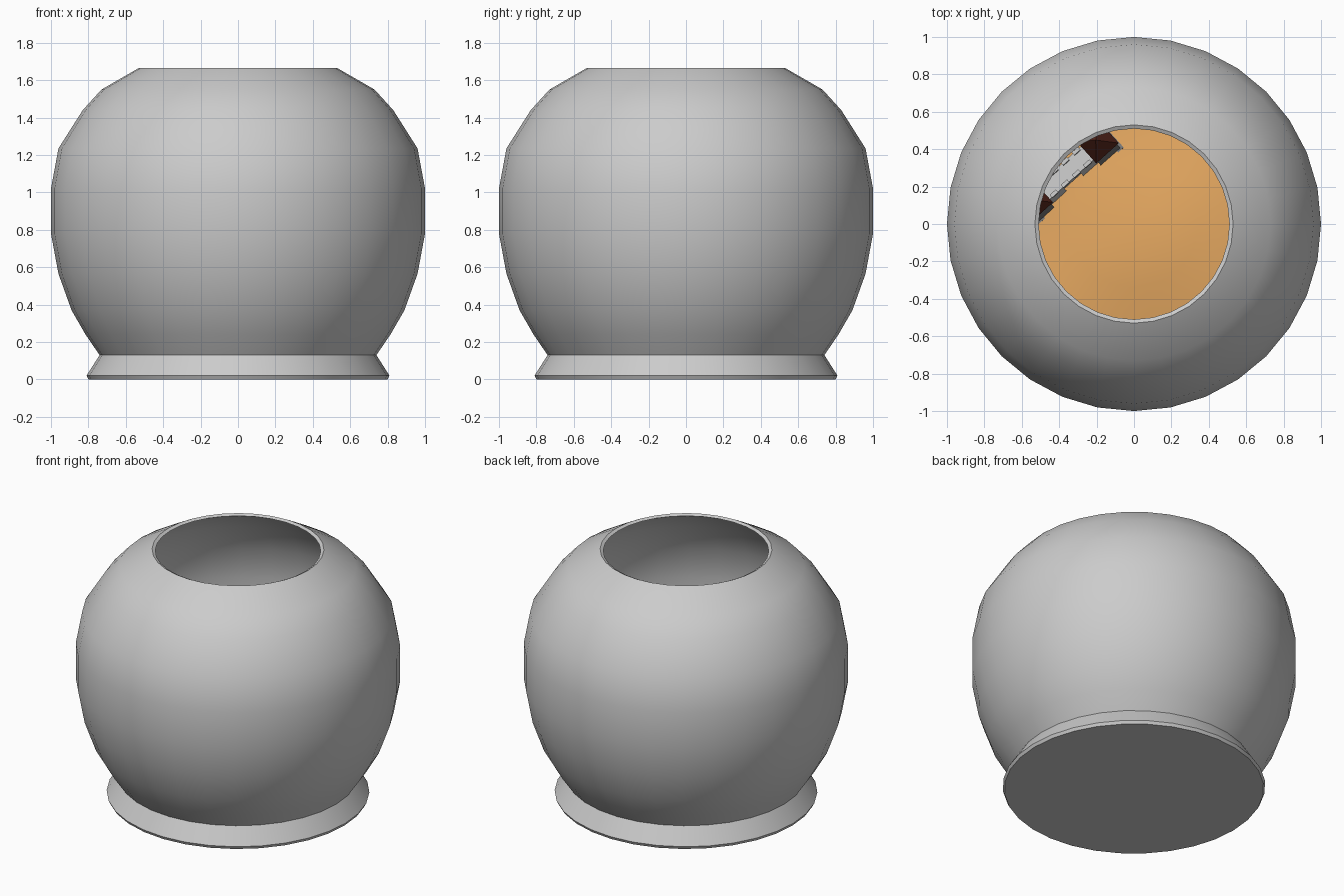
import bpy, bmesh, math
from mathutils import Matrix, Vector

if "Cube" in bpy.data.objects:
    bpy.data.objects.remove(bpy.data.objects["Cube"])

SIDES = 32


def material(name, rgb):
    m = bpy.data.materials.new(name)
    m.diffuse_color = (*rgb, 1)
    m.use_nodes = True
    m.node_tree.nodes["Principled BSDF"].inputs["Base Color"].default_value = m.diffuse_color
    return m


def finish(name, bm, mat=None, smooth=None):
    bmesh.ops.recalc_face_normals(bm, faces=bm.faces)
    me = bpy.data.meshes.new(name)
    bm.to_mesh(me)
    bm.free()
    ob = bpy.data.objects.new(name, me)
    bpy.context.collection.objects.link(ob)
    if mat:
        me.materials.append(mat)
    if smooth:
        bpy.ops.object.select_all(action='DESELECT')
        ob.select_set(True)
        bpy.context.view_layer.objects.active = ob
        bpy.ops.object.shade_smooth_by_angle(angle=math.radians(smooth))
    return ob


def lathe(profile):
    # profile starts and ends on the axis
    bm = bmesh.new()
    rings = []
    for r, z in profile:
        if r == 0:
            rings.append([bm.verts.new((0, 0, z))] * SIDES)
        else:
            rings.append([bm.verts.new((r * math.cos(2 * math.pi * i / SIDES),
                                        r * math.sin(2 * math.pi * i / SIDES), z))
                          for i in range(SIDES)])
    for a, b in zip(rings, rings[1:]):
        for i in range(SIDES):
            j = (i + 1) % SIDES
            bm.faces.new(dict.fromkeys((a[i], a[j], b[j], b[i])))
    return bm


sand_mat = material("sand", (0.8, 0.4, 0.12))
roof_mat = material("roof", (0.1, 0.02, 0.012))
stone_mat = material("stone", (0.2, 0.2, 0.2))

# glass bowl: outer wall up, lip, inner wall down
outer = [(0.74, 0.13), (0.815, 0.24), (0.89, 0.37), (0.96, 0.565), (1, 0.78),
         (1, 1.02), (0.96, 1.235), (0.83, 1.44), (0.73, 1.55), (0.53, 1.665)]
inner = [(r - 0.02, z) for r, z in reversed(outer)]
inner[0] = (0.51, 1.655)
bowl = finish("bowl", lathe([(0, 0), (0.8, 0), (0.81, 0.02)] + outer + inner
                            + [(0.7, 0.05), (0, 0.04)]), smooth=50)

# sand bed with a gently uneven top
bm = lathe([(0, 0.06), (0.69, 0.07), (0.71, 0.14), (0.78, 0.24), (0.83, 0.33),
            (0.66, 0.36), (0.5, 0.36), (0.34, 0.37), (0.17, 0.37), (0, 0.37)])
for v in bm.verts:
    if v.co.z > 0.35:
        x, y = v.co.x, v.co.y
        v.co.z += 0.035 * math.cos(4 * y + 0.4) * math.cos(3 * x - 0.3)
finish("sand_bed", bm, sand_mat, 60)

# castle: local x runs along the wall, local -y is its front
place = (Matrix.Translation((-0.345, 0.25, 0.3))
         @ Matrix.Rotation(math.radians(42), 4, 'Z')
         @ Matrix.Rotation(math.radians(-5), 4, 'X'))


def box(bm, size, loc):
    m = Matrix.Translation(loc) @ Matrix.Diagonal((*size, 1))
    bmesh.ops.create_cube(bm, size=1, matrix=m)


def castle_part(name, bm, mat):
    bm.transform(place)
    return finish(name, bm, mat)


# curtain wall: two piers and a lintel leave the gateway open
bm = bmesh.new()
for s in (-1, 1):
    box(bm, (0.13, 0.1, 0.3), (s * 0.125, 0, 0.15))
box(bm, (0.38, 0.1, 0.12), (0, 0, 0.31))
castle_part("castle_wall", bm, None)

# battlements along the wall edges
bm = bmesh.new()
for i in range(4):
    for y in (-0.045, 0.045):
        box(bm, (0.045, 0.02, 0.04), (-0.12 + i * 0.08, y, 0.385))
castle_part("battlements", bm, None)

# two square towers with pyramid roofs
for side, s in (("left", -1), ("right", 1)):
    x = s * 0.237
    bm = bmesh.new()
    box(bm, (0.14, 0.14, 0.46), (x, 0, 0.23))
    box(bm, (0.17, 0.16, 0.05), (x, 0, 0.025))
    castle_part(side + "_tower", bm, stone_mat)
    bm = bmesh.new()
    bmesh.ops.create_cone(bm, cap_ends=True, segments=4, radius1=0.115, radius2=0,
                          depth=0.16,
                          matrix=Matrix.Translation((x, 0, 0.54))
                          @ Matrix.Rotation(math.radians(45), 4, 'Z'))
    castle_part(side + "_roof", bm, roof_mat)
